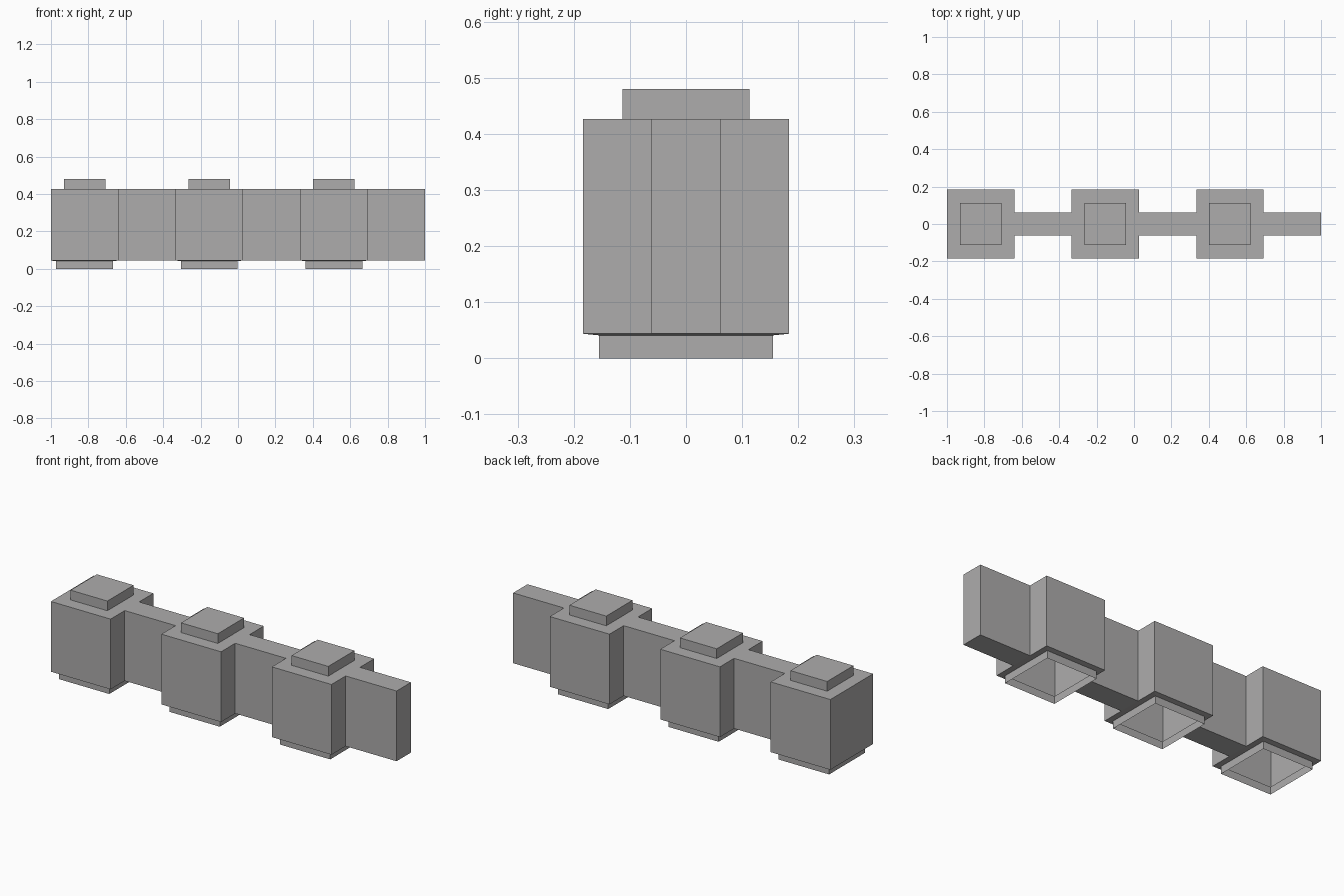
import bpy, bmesh

if "Cube" in bpy.data.objects:
    bpy.data.objects.remove(bpy.data.objects["Cube"])

grey = bpy.data.materials.new("dark_grey")
grey.diffuse_color = (0.42, 0.415, 0.415, 1)
grey.use_nodes = True
grey.node_tree.nodes["Principled BSDF"].inputs["Base Color"].default_value = grey.diffuse_color


def finish(bm, name):
    mesh = bpy.data.meshes.new(name)
    bm.to_mesh(mesh)
    bm.free()
    mesh.materials.append(grey)
    bpy.context.collection.objects.link(bpy.data.objects.new(name, mesh))


def pillar(name, cx):
    """Square shell, open underneath, skinned through stacked rings."""
    # half x, half y, z: foot, flared underside, body, shoulder, cap
    profile = [(0.152, 0.155, 0.0), (0.152, 0.155, 0.041),
               (0.180, 0.184, 0.044), (0.180, 0.184, 0.427),
               (0.111, 0.113, 0.427), (0.111, 0.113, 0.480)]
    bm = bmesh.new()
    rings = [[bm.verts.new((cx + sx * hx, sy * hy, z))
              for sx, sy in ((-1, -1), (1, -1), (1, 1), (-1, 1))]
             for hx, hy, z in profile]
    for low, high in zip(rings, rings[1:]):
        for i in range(4):
            j = (i + 1) % 4
            bm.faces.new((low[i], low[j], high[j], high[i]))
    bm.faces.new(rings[-1])
    finish(bm, name)


def wall(name, x0, x1):
    """Thin solid panel filling the gap beside a pillar."""
    bm = bmesh.new()
    bmesh.ops.create_cube(bm, size=1)
    for v in bm.verts:
        v.co.x = x1 if v.co.x > 0 else x0
        v.co.y *= 0.124
        v.co.z = 0.427 if v.co.z > 0 else 0.044
    finish(bm, name)


# Three bays: a pillar followed by a wall panel
PERIOD = 0.6665
for n in range(3):
    cx = -0.820 + n * PERIOD
    pillar(f"pillar_{n + 1}", cx)
    end = 1.0 if n == 2 else cx + PERIOD - 0.180
    wall(f"wall_panel_{n + 1}", cx + 0.180, end)
